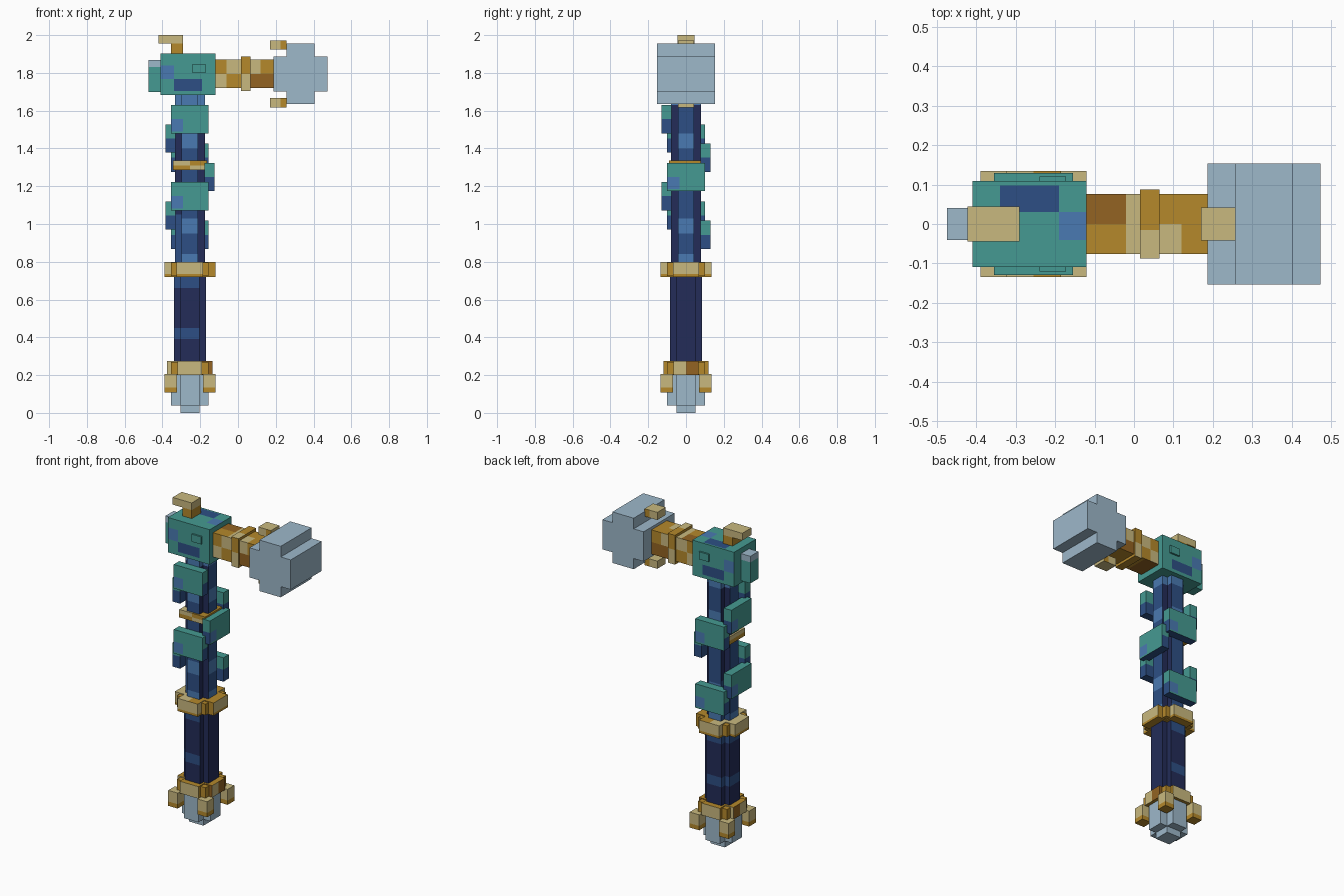
import bpy, bmesh, math
from mathutils import Vector

if "Cube" in bpy.data.objects:
    bpy.data.objects.remove(bpy.data.objects["Cube"], do_unlink=True)

CX = -0.255  # centre line of the handle
NZ = 1.795   # centre line of the neck


def linear(v):
    return v / 12.92 if v <= 0.04045 else ((v + 0.055) / 1.055) ** 2.4


def material(name, hexa):
    rgb = [linear(v / 255) for v in bytes.fromhex(hexa)]
    m = bpy.data.materials.new(name)
    m.use_nodes = True
    m.diffuse_color = (*rgb, 1)
    m.node_tree.nodes["Principled BSDF"].inputs["Base Color"].default_value = (*rgb, 1)
    return m


MATS = {n: material(n, h) for n, h in {
    "teal": "459a92", "steel": "9db8ca", "tan": "c9b97f", "gold": "b5892b",
    "brown": "936322", "navy": "232c58", "blue": "2d4f85", "sky": "4a7ab2"}.items()}


def rect(a0, a1, b0, b1):
    return [(a0, b0), (a1, b0), (a1, b1), (a0, b1)]


def plus(ca, cb, la, lb, wa, wb):
    """Plus outline: arm lengths la, lb and arm half widths wa, wb."""
    q = [(la, -wb), (la, wb), (wa, wb), (wa, lb), (-wa, lb), (-wa, wb)]
    q += [(-a, -b) for a, b in q]
    return [(ca + a, cb + b) for a, b in q]


def extrude(name, outline, axis, lo, hi, color, cuts=(), rule=None):
    """Extrude an outline along an axis, slice it, and colour the faces by rule."""
    bm = bmesh.new()
    verts = []
    for a, b in outline:
        co = [a, b]
        co.insert("xyz".index(axis), lo)
        verts.append(bm.verts.new(co))
    face = bm.faces.new(verts)
    top = bmesh.ops.extrude_face_region(bm, geom=[face])["geom"]
    step = Vector([hi - lo if c == axis else 0 for c in "xyz"])
    bmesh.ops.translate(bm, vec=step, verts=[g for g in top if isinstance(g, bmesh.types.BMVert)])
    for ax, v in cuts:
        unit = Vector([float(c == ax) for c in "xyz"])
        bmesh.ops.bisect_plane(bm, geom=bm.verts[:] + bm.edges[:] + bm.faces[:],
                               plane_co=unit * v, plane_no=unit)
    bmesh.ops.recalc_face_normals(bm, faces=bm.faces[:])
    me = bpy.data.meshes.new(name)
    slots = []
    for f in bm.faces:
        c = (rule(f.calc_center_median(), f.normal) if rule else None) or color
        if c not in slots:
            slots.append(c)
            me.materials.append(MATS[c])
        f.material_index = slots.index(c)
    bm.to_mesh(me)
    bm.free()
    ob = bpy.data.objects.new(name, me)
    bpy.context.collection.objects.link(ob)
    return ob


def square(r):
    return rect(CX - r, CX + r, -r, r)


# Foot
extrude("foot_tip", square(0.05), "z", 0, 0.1, "steel")
extrude("foot", plus(CX, 0, 0.1, 0.1, 0.05, 0.05), "z", 0.04, 0.21, "steel")

# Corner claws around the foot
for sx in (-1, 1):
    for sy in (-1, 1):
        x, y = CX + sx * 0.102, sy * 0.102
        extrude("foot_claw", rect(x - 0.033, x + 0.033, y - 0.033, y + 0.033), "z", 0.108, 0.205,
                "tan", [("z", 0.135)], lambda c, n: "gold" if c.z < 0.134 else None)


# Collars
def lower_paint(c, n):
    if n.z > 0.5:
        return "gold"
    if abs(n.y) > 0.5:
        return "brown" if c.x > CX + 0.06 else "tan"
    return "brown" if c.y > 0 and abs(c.y) < 0.06 else "tan" if abs(c.y) < 0.06 else "gold"


def upper_paint(c, n):
    if n.z > 0.5:
        return "tan" if c.x < CX else "gold"
    if abs(n.z) > 0.5 or c.z < 0.735:
        return "gold"
    return "gold" if c.x > CX + 0.06 and abs(n.y) > 0.5 else "tan"


extrude("lower_collar_core", square(0.1), "z", 0.203, 0.27, "gold")
extrude("lower_collar", plus(CX, 0, 0.12, 0.12, 0.065, 0.065), "z", 0.2, 0.275, "tan",
        [("y", 0)], lower_paint)
extrude("upper_collar_core", square(0.1), "z", 0.725, 0.795, "gold")
extrude("upper_collar", plus(CX, 0, 0.135, 0.135, 0.07, 0.07), "z", 0.72, 0.8, "tan",
        [("z", 0.735), ("x", CX)], upper_paint)
extrude("middle_band", square(0.09), "z", 1.285, 1.335, "gold", [("x", CX), ("z", 1.31)],
        lambda c, n: "tan" if (c.x < CX) == (c.z > 1.31) else None)


# Handle shafts
def grip_paint(c, n):
    patch = 0.39 < c.z < 0.45 or c.z > 0.66
    return "blue" if patch and c.x < CX + 0.05 else None


def shaft_paint(c, n):
    if c.z > 1.63:
        return "sky"
    if max(abs(c.x - CX), abs(c.y)) > 0.07:
        lit = 1.4 < c.z < 1.48 or 0.95 < c.z < 1.03 or c.z < 0.84
        return "sky" if lit else "blue"
    return "blue" if c.z < 1.05 and c.x < CX else None


extrude("grip", plus(CX, 0, 0.085, 0.085, 0.052, 0.052), "z", 0.27, 0.725, "navy",
        [("z", z) for z in (0.39, 0.45, 0.66)], grip_paint)
extrude("shaft", plus(CX, 0, 0.079, 0.079, 0.043, 0.043), "z", 0.79, 1.69, "navy",
        [("z", z) for z in (0.84, 0.95, 1.03, 1.05, 1.4, 1.48, 1.63)], shaft_paint)


# Scales spiralling down the shaft
def scale_paint(c, n):
    if n.y < -0.5:
        return "sky" if c.x < -0.035 and 0.01 < c.z < 0.075 else None
    return "blue" if c.z < 0.075 else None


for i in range(7):
    ob = extrude("scale", rect(-0.1, 0.1, -0.13, -0.077), "z", 0, 0.15, "teal",
                 [("x", -0.035), ("z", 0.01), ("z", 0.075)], scale_paint)
    ob.location = (CX, 0, 1.48 - 0.102 * i)
    ob.rotation_euler.z = -math.pi / 2 * i


# Head block with painted patches
def head_paint(c, n):
    if n.z > 0.5:
        if -0.34 < c.x < -0.19 and c.y > 0.03 and c.y < 0.098:
            return "blue"
        return "sky" if c.x > -0.19 and -0.04 < c.y < 0.03 else None
    if abs(n.y) > 0.5:
        if -0.34 < c.x < -0.19 and 1.705 < c.z < 1.767:
            return "blue"
        return "sky" if c.x < -0.34 and 1.767 < c.z < 1.84 else None


extrude("head_block", rect(-0.41, -0.12, -0.109, 0.109), "z", 1.683, 1.902, "teal",
        [("x", -0.34), ("x", -0.19), ("y", -0.04), ("y", 0.03), ("y", 0.098),
         ("z", 1.705), ("z", 1.767), ("z", 1.84)], head_paint)
extrude("head_buttons", rect(-0.24, -0.173, 1.8, 1.847), "y", -0.12, 0.12, "teal")
extrude("back_fin", rect(-0.475, -0.405, -0.04, 0.04), "z", 1.698, 1.868, "teal",
        [("z", 1.83)], lambda c, n: "steel" if c.z > 1.83 else None)

# Hook on top
hook = [(-0.355, 1.895), (-0.29, 1.895), (-0.29, 2), (-0.422, 2), (-0.422, 1.955), (-0.355, 1.955)]
extrude("top_hook", hook, "y", -0.045, 0.045, "tan", [("z", 1.955)],
        lambda c, n: "gold" if c.z < 1.956 else None)


# Neck with its ring
def neck_paint(c, n):
    if n.z > 0.5:
        if c.x < -0.02:
            return "brown" if c.y > 0 else "gold"
        return "tan" if c.x < 0.12 and (c.y < 0 or c.x < 0.04) else "gold"
    if n.z < -0.5:
        return "brown" if c.x < -0.02 else "gold"
    if c.x < -0.06:
        return "tan" if c.z < NZ else "gold"
    if c.x < 0.03:
        return "tan" if c.z > NZ else "gold"
    if c.z < NZ:
        return "brown"
    return "tan" if c.x < 0.12 else "gold"


extrude("neck", rect(-0.076, 0.076, NZ - 0.076, NZ + 0.076), "x", -0.13, 0.2, "gold",
        [("x", -0.06), ("x", -0.02), ("x", 0.04), ("x", 0.12), ("y", 0), ("z", NZ)], neck_paint)
extrude("neck_ring", rect(-0.088, 0.088, NZ - 0.092, NZ + 0.092), "x", 0.015, 0.065, "gold",
        [("y", -0.015), ("z", NZ)],
        lambda c, n: "tan" if (n.z > 0.5 and c.y < -0.015) or (abs(n.y) > 0.5 and c.z < NZ) else None)

# Hammer head and its side claws
extrude("hammer_head", plus(0.33, NZ, 0.143, 0.16, 0.074, 0.093), "y", -0.153, 0.153, "steel")
for s in (-1, 1):
    z = NZ + s * 0.153
    extrude("hammer_claw", rect(0.17, 0.258, z - 0.024, z + 0.024), "y", -0.042, 0.042, "tan",
            [("x", 0.225)], lambda c, n: "gold" if c.x > 0.225 and abs(n.y) > 0.5 else None)
